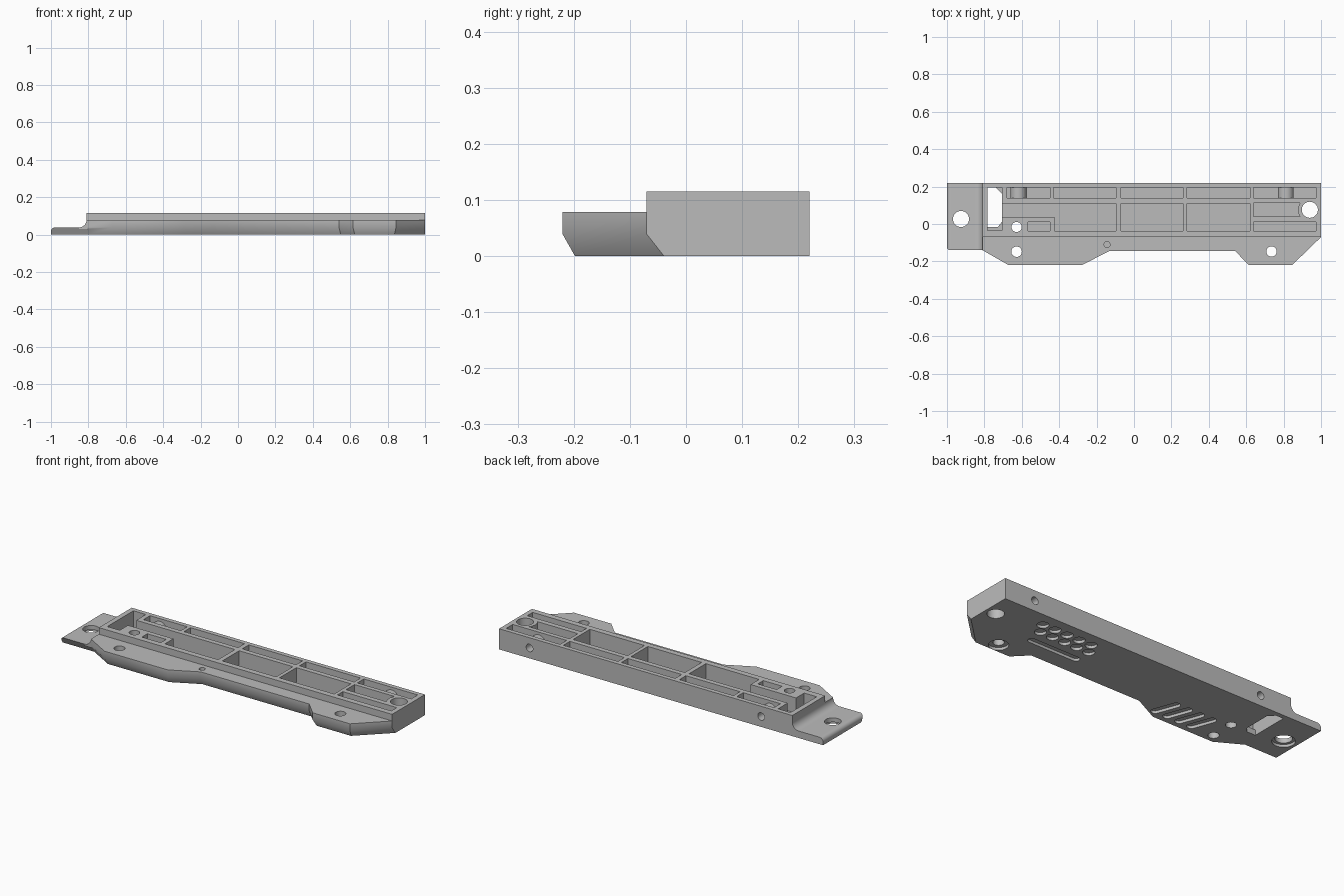
import bpy, bmesh, math
from mathutils import Vector

if "Cube" in bpy.data.objects:
    bpy.data.objects.remove(bpy.data.objects["Cube"])

grey = bpy.data.materials.new("mid grey")
grey.diffuse_color = (0.5, 0.5, 0.5, 1)
grey.use_nodes = True
grey.node_tree.nodes["Principled BSDF"].inputs["Base Color"].default_value = grey.diffuse_color


def solid(name, low, high):
    """Closed loft between two matching rings of 3D points."""
    bm = bmesh.new()
    a = [bm.verts.new(p) for p in low]
    b = [bm.verts.new(p) for p in high]
    n = len(a)
    bm.faces.new(a[::-1])
    bm.faces.new(b)
    for i in range(n):
        j = (i + 1) % n
        bm.faces.new((a[i], a[j], b[j], b[i]))
    bmesh.ops.recalc_face_normals(bm, faces=bm.faces)
    me = bpy.data.meshes.new(name)
    bm.to_mesh(me)
    bm.free()
    me.materials.append(grey)
    ob = bpy.data.objects.new(name, me)
    bpy.context.collection.objects.link(ob)
    return ob


def prism(name, pts, z0, z1):
    return solid(name, [(x, y, z0) for x, y in pts], [(x, y, z1) for x, y in pts])


def prism_y(name, pts, y0, y1):
    return solid(name, [(x, y0, z) for x, z in pts], [(x, y1, z) for x, z in pts])


def rect(x0, x1, y0, y1):
    return [(x0, y0), (x1, y0), (x1, y1), (x0, y1)]


def arc(cx, cy, r, a0, a1, n):
    return [(cx + r * math.cos(math.radians(a0 + (a1 - a0) * i / n)),
             cy + r * math.sin(math.radians(a0 + (a1 - a0) * i / n))) for i in range(n + 1)]


def disc(cx, cy, r, n=32):
    return arc(cx, cy, r, 0, 360, n)[:-1]


def capsule(p, q, r):
    a = math.degrees(math.atan2(q[1] - p[1], q[0] - p[0]))
    return arc(*q, r, a - 90, a + 90, 10) + arc(*p, r, a + 90, a + 270, 10)


def combine(target, other, op):
    mod = target.modifiers.new(op, 'BOOLEAN')
    mod.operation, mod.object, mod.solver = op, other, 'EXACT'
    bpy.context.view_layer.objects.active = target
    bpy.ops.object.modifier_apply(modifier=mod.name)
    bpy.data.objects.remove(other)


def inset(line, d):
    """Offset a left-to-right polyline towards +y with mitred corners."""
    v = [Vector(p) for p in line]
    t = [(v[i + 1] - v[i]).normalized() for i in range(len(v) - 1)]
    nrm = [Vector((-s.y, s.x)) for s in t]
    out = [(v[0].x, v[0].y + d / t[0].x)]
    for i in range(1, len(v) - 1):
        m = (nrm[i - 1] + nrm[i]).normalized()
        out.append(tuple(v[i] + m * d / m.dot(nrm[i])))
    return out + [(v[-1].x, v[-1].y + d / t[-1].x)]


# Base plate with a chamfered lower front edge
front = [(-1, -.14), (-.81, -.14), (-.67, -.22), (-.28, -.22), (-.13, -.144),
         (.54, -.144), (.615, -.22), (.845, -.22), (1, -.07)]
back = [(1, .22), (-1, .22)]
tray = solid("tray", [(x, y, 0) for x, y in inset(front, .022) + back],
             [(x, y, .039) for x, y in front + back])

# Raised front flange, main body and end fillet
combine(tray, prism("flange", front[1:] + [(1, .1), (-.81, .1)], .039, .078), 'UNION')
combine(tray, prism("body", rect(-.81, 1, -.07, .22), .039, .115), 'UNION')
fillet = [(-.79, .03), (-.849, .03)] + arc(-.849, .078, .039, -90, 0, 8) + [(-.79, .078)]
combine(tray, prism_y("fillet", fillet, -.14, .22), 'UNION')

# Rounded upper edge of the end tab
edge = [(-.98, .06), (-1.02, .06), (-1.02, .017)] + arc(-.978, .017, .022, 180, 90, 8)
combine(tray, prism_y("tab_rounding", edge, -.3, .3), 'DIFFERENCE')

# Pockets in the top
FLOOR = .03
pockets = [rect(a, b, .138, .195) for a, b in
           ((-.68, -.45), (-.43, -.096), (-.07, .262), (.283, .62), (.64, .973))]
pockets += [rect(a, b, -.038, .11) for a, b in ((-.07, .262), (.283, .62))]
pockets += [
    rect(-.782, -.705, -.035, .195),
    [(-.72, .11), (-.72, .037), (-.425, .037), (-.425, -.038), (-.096, -.038), (-.096, .11)],
    rect(-.567, -.45, -.038, .01),
    rect(.64, .973, -.038, .01),
    [(.64, .113), (.64, .039)] + arc(.94, .076, .063, 216, 144, 8),
]
for p in pockets:
    combine(tray, prism("pocket", p, FLOOR, .2), 'DIFFERENCE')

# Through slot beside the end tab
slot = [(-.782, .195), (-.738, .195), (-.706, .163), (-.706, .012), (-.728, -.016), (-.782, -.016)]
combine(tray, prism("slot", slot, -.1, .2), 'DIFFERENCE')

# Vertical screw holes: x, y, radius, counterbore radius below
for x, y, r, c in ((-.925, .027, .043, .058), (.94, .076, .043, 0), (-.628, -.016, .027, 0),
                   (-.628, -.148, .028, 0), (.735, -.147, .028, .05)):
    combine(tray, prism("hole", disc(x, y, r), -.1, .2), 'DIFFERENCE')
    if c:
        combine(tray, prism("counterbore", disc(x, y, c), -.1, .015), 'DIFFERENCE')
combine(tray, prism("pin_hole", disc(-.144, -.11, .016), .04, .2), 'DIFFERENCE')

# Horizontal bosses with screw holes through the back wall
for x in (-.618, .812):
    combine(tray, prism_y("boss", disc(x, .058, .042), .13, .205), 'UNION')
    combine(tray, prism_y("side_hole", disc(x, .058, .021), .15, .3), 'DIFFERENCE')

# Shallow grip recesses in the underside
grips = [disc(.695 - .0765 * i - .035 * j, .14 - .06 * j, .03, 24)
         for i in range(5) for j in range(2)]
grips.append(capsule((.64, -.01), (.36, -.01), .02))
grips += [capsule((-.26 - .076 * i, -.15), (-.301 - .076 * i, -.04), .022) for i in range(4)]
for g in grips:
    combine(tray, prism("grip", g, -.1, .015), 'DIFFERENCE')

# Smooth the bores, keep the edges crisp
bpy.ops.object.select_all(action='DESELECT')
tray.select_set(True)
bpy.context.view_layer.objects.active = tray
bpy.ops.object.shade_smooth_by_angle(angle=math.radians(30))
